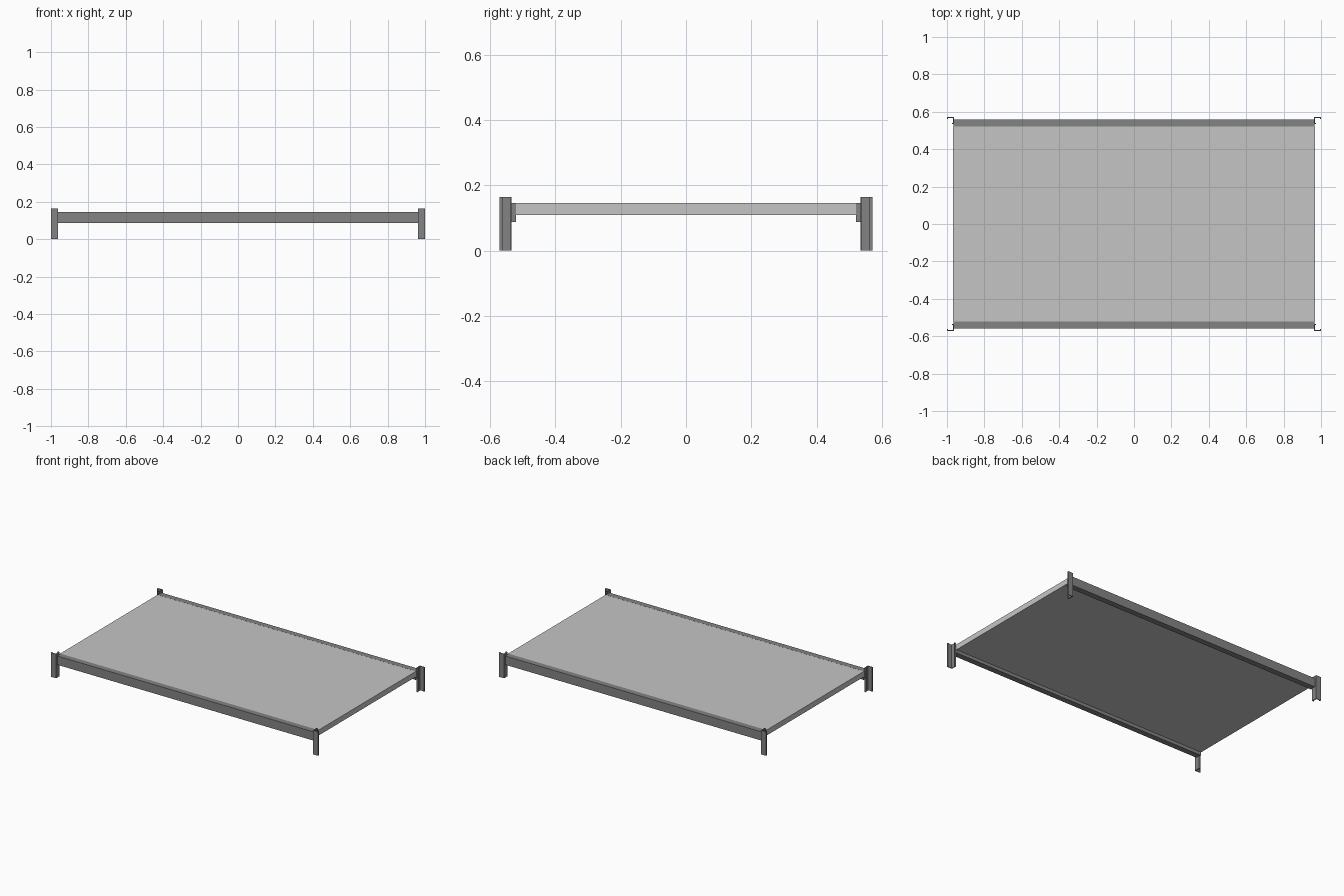
import bpy
import bmesh

if "Cube" in bpy.data.objects:
    bpy.data.objects.remove(bpy.data.objects["Cube"])


def material(name, value):
    m = bpy.data.materials.new(name)
    m.diffuse_color = (value, value, value, 1.0)
    m.use_nodes = True
    m.node_tree.nodes["Principled BSDF"].inputs["Base Color"].default_value = m.diffuse_color
    return m


steel = material("dark grey steel", 0.23)
light = material("light grey panel", 0.56)


def add_mesh(name, bm, mat):
    bmesh.ops.recalc_face_normals(bm, faces=bm.faces)
    me = bpy.data.meshes.new(name)
    bm.to_mesh(me)
    bm.free()
    me.materials.append(mat)
    ob = bpy.data.objects.new(name, me)
    bpy.context.collection.objects.link(ob)
    return ob


def box(name, lo, hi, mat):
    bm = bmesh.new()
    bmesh.ops.create_cube(bm, size=1)
    for v in bm.verts:
        v.co = [lo[i] + (v.co[i] + 0.5) * (hi[i] - lo[i]) for i in range(3)]
    return add_mesh(name, bm, mat)


def extruded(name, points, z0, z1, mat):
    bm = bmesh.new()
    face = bm.faces.new([bm.verts.new((x, y, z0)) for x, y in points])
    top = bmesh.ops.extrude_face_region(bm, geom=[face])["geom"]
    # the starting face stays as the lower cap
    for v in top:
        if isinstance(v, bmesh.types.BMVert):
            v.co.z = z1
    if not face.is_valid or len(bm.faces) < len(points) + 2:
        bm.faces.new([v for v in bm.verts if v.co.z == z0][:len(points)])
    return add_mesh(name, bm, mat)


# Shelf panel between the beams
box("shelf_panel", (-0.968, -0.521, 0.109), (0.968, 0.521, 0.146), light)

# Front and back beams
for side, s in (("front", -1), ("back", 1)):
    y0, y1 = sorted((s * 0.521, s * 0.56))
    box(side + "_beam", (-0.966, y0, 0.087), (0.966, y1, 0.1465), steel)

# Folded angle posts: flange outward, web inward, small lips at both ends
profile = [(0.962, 0.572), (1.0, 0.572), (1.0, 0.562), (0.995, 0.562),
           (0.995, 0.567), (0.968, 0.567), (0.968, 0.539), (0.974, 0.539),
           (0.974, 0.534), (0.962, 0.534)]
for yname, sy in (("front", -1), ("back", 1)):
    for xname, sx in (("left", -1), ("right", 1)):
        extruded(f"{yname}_{xname}_post", [(x * sx, y * sy) for x, y in profile],
                 0.0, 0.164, steel)
